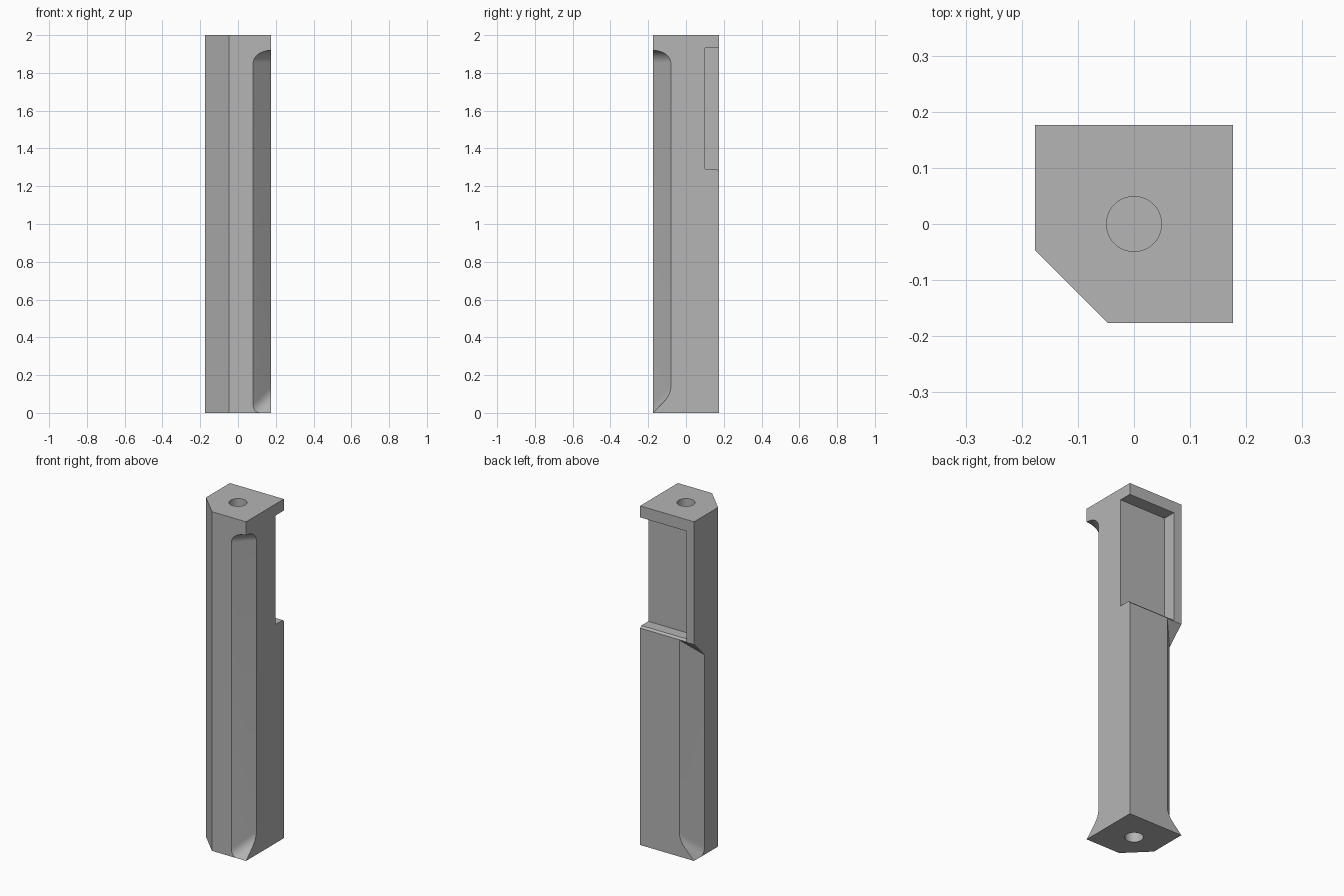
import bpy, bmesh, math
from mathutils import Vector

cube = bpy.data.objects.get("Cube")
if cube:
    bpy.data.objects.remove(cube, do_unlink=True)

R = 0.176                       # half width of the bar
CUT = 0.096                     # leg of the corner reliefs
DEPTH = CUT / math.sqrt(2)      # relief depth along the diagonal
HEIGHT = 2.0

steel = bpy.data.materials.new("plain grey")
steel.use_nodes = True
grey = (0.46, 0.46, 0.46, 1)
steel.diffuse_color = grey
steel.node_tree.nodes["Principled BSDF"].inputs["Base Color"].default_value = grey


def loft(name, start, end):
    """Closed solid between two matching outlines."""
    bm = bmesh.new()
    a = [bm.verts.new(p) for p in start]
    b = [bm.verts.new(p) for p in end]
    bm.faces.new(a)
    bm.faces.new(b[::-1])
    for i in range(len(a)):
        j = (i + 1) % len(a)
        bm.faces.new((a[i], b[i], b[j], a[j]))
    bmesh.ops.recalc_face_normals(bm, faces=bm.faces)
    mesh = bpy.data.meshes.new(name)
    bm.to_mesh(mesh)
    bm.free()
    obj = bpy.data.objects.new(name, mesh)
    bpy.context.collection.objects.link(obj)
    return obj


def corner_relief(name, top, swap):
    """Diagonal corner cutter with a flared foot.
    Each profile point is (depth, z, rise along the sweep)."""
    foot = DEPTH / math.sqrt(2)
    p0, p1, p2 = Vector((0, foot + 0.045)), Vector((0, foot)), Vector((0.03, foot - 0.03 * math.sqrt(0.5)))
    profile = [(0.12, foot - 0.12 * math.sqrt(0.5), 1)]
    for i in range(11):
        t = 1 - i / 10
        p = p0 * (1 - t) ** 2 + p1 * 2 * t * (1 - t) + p2 * t * t
        profile.append((p.x, p.y, 1))
    profile += top

    def place(k):
        points = []
        for d, z, rise in profile:
            out = (d - DEPTH) / math.sqrt(2)
            x, y = R + out + k, -R - out + k
            points.append((y, x, z + rise * k) if swap else (x, y, z + rise * k))
        return points

    return loft(name, place(-0.06), place(0.06))


def ring(z, radius, n=48):
    return [(radius * math.cos(math.tau * i / n), radius * math.sin(math.tau * i / n), z) for i in range(n)]


# Square bar with one chamfered corner
outline = [(R, R), (-R, R), (-R, -0.047), (-0.047, -R), (R, -R)]
bar = loft("bar", [(x, y, 0) for x, y in outline], [(x, y, HEIGHT) for x, y in outline])

# Long front relief with a rounded top
arc = [math.pi / 2 * i / 10 for i in range(11)]
round_top = [(DEPTH * (1 - math.cos(a)), 1.852 + DEPTH * math.sin(a), 0) for a in arc]
round_top.append((0.12, 1.852 + DEPTH, 0))
front_relief = corner_relief("front_relief_cutter", round_top, False)

# Shorter back relief with a sloped top
sloped_top = [(d, 1.10 + R - (DEPTH - d) / math.sqrt(2), 1) for d in (0, 0.12)]
back_relief = corner_relief("back_relief_cutter", sloped_top, True)

# Open pocket in the back, with a broken lower edge
pocket_outline = [(0.10, 1.932), (0.10, 1.29), (0.165, 1.29), (0.20, 1.255), (0.20, 1.932)]
pocket = loft("pocket_cutter", [(-0.125, y, z) for y, z in pocket_outline],
              [(0.3, y, z) for y, z in pocket_outline])

# Blind holes in both ends
holes = [loft("hole_cutter", ring(low, 0.049), ring(high, 0.049))
         for low, high in ((-0.1, 0.3), (HEIGHT - 0.3, HEIGHT + 0.1))]

cutters = [front_relief, back_relief, pocket] + holes
for cutter in cutters:
    cutter.hide_render = True
    mod = bar.modifiers.new(cutter.name, 'BOOLEAN')
    mod.operation = 'DIFFERENCE'
    mod.solver = 'EXACT'
    mod.object = cutter

# Bake the cuts and drop the cutters
deps = bpy.context.evaluated_depsgraph_get()
baked = bpy.data.meshes.new_from_object(bar.evaluated_get(deps))
bar.modifiers.clear()
bar.data = baked
for cutter in cutters:
    bpy.data.objects.remove(cutter, do_unlink=True)

baked.materials.clear()
baked.materials.append(steel)
for face in baked.polygons:
    face.material_index = 0

bpy.ops.object.select_all(action='DESELECT')
bar.select_set(True)
bpy.context.view_layer.objects.active = bar
bpy.ops.object.shade_smooth_by_angle(angle=math.radians(25))
